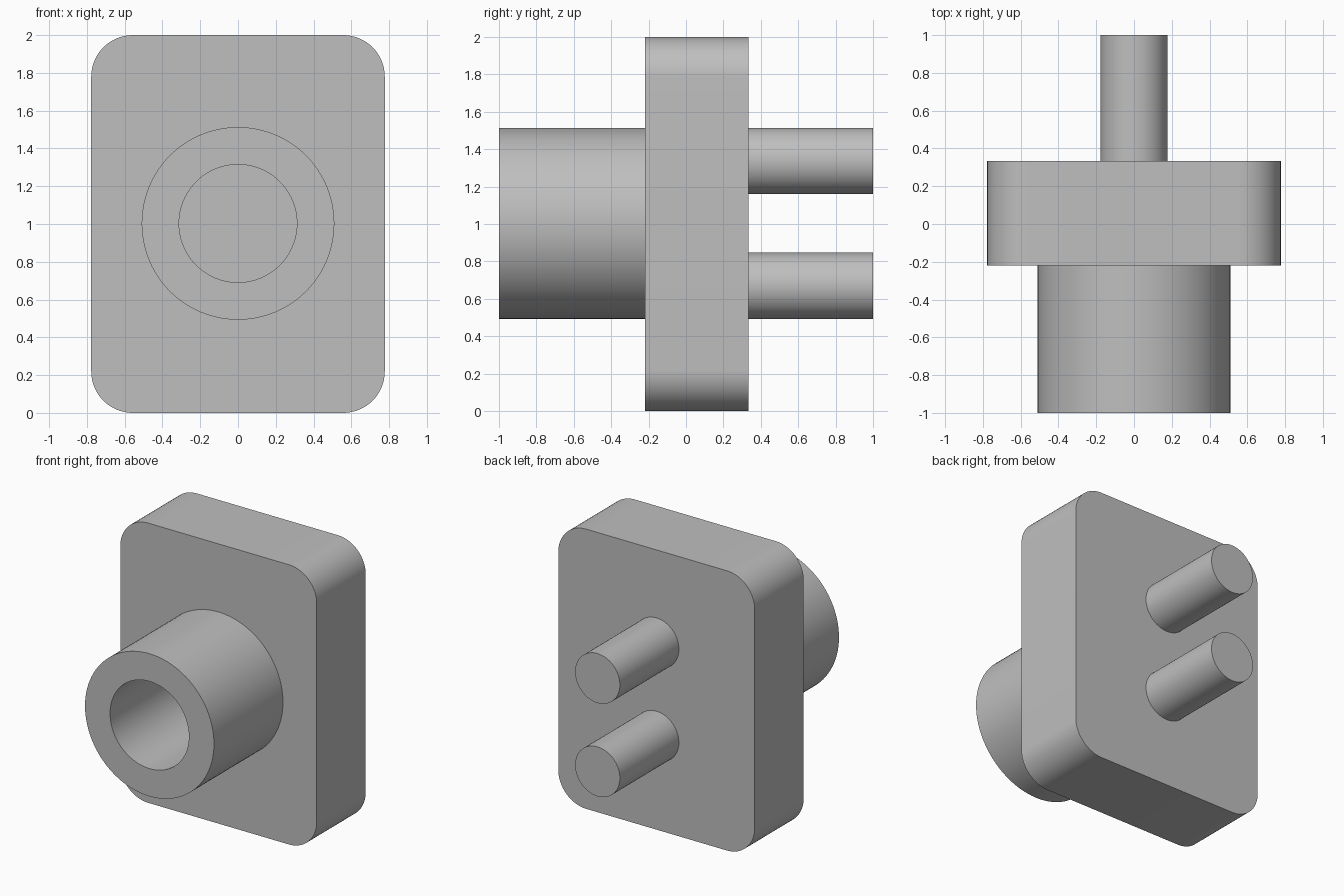
import bpy, bmesh, math

if "Cube" in bpy.data.objects:
    bpy.data.objects.remove(bpy.data.objects["Cube"], do_unlink=True)

grey = bpy.data.materials.new("plain_grey")
grey.use_nodes = True
COLOUR = (0.52, 0.52, 0.52, 1)
grey.diffuse_color = COLOUR
grey.node_tree.nodes["Principled BSDF"].inputs["Base Color"].default_value = COLOUR


def finish(name, bm):
    bmesh.ops.recalc_face_normals(bm, faces=bm.faces)
    mesh = bpy.data.meshes.new(name)
    bm.to_mesh(mesh)
    bm.free()
    mesh.materials.append(grey)
    obj = bpy.data.objects.new(name, mesh)
    bpy.context.collection.objects.link(obj)
    bpy.ops.object.select_all(action='DESELECT')
    obj.select_set(True)
    bpy.context.view_layer.objects.active = obj
    bpy.ops.object.shade_smooth_by_angle(angle=math.radians(30))
    return obj


def circle(radius, z, steps=96):
    return [(radius * math.cos(math.tau * i / steps),
             z + radius * math.sin(math.tau * i / steps)) for i in range(steps)]


def rounded_rectangle(half_x, half_z, z, radius, steps=16):
    points = []
    corners = ((1, 1), (-1, 1), (-1, -1), (1, -1))
    for quarter, (sx, sz) in enumerate(corners):
        for i in range(steps + 1):
            a = math.pi / 2 * (quarter + i / steps)
            points.append((sx * (half_x - radius) + radius * math.cos(a),
                           z + sz * (half_z - radius) + radius * math.sin(a)))
    return points


def prism(name, outline, y0, y1):
    """Extrude an x-z outline along y."""
    bm = bmesh.new()
    face = bm.faces.new([bm.verts.new((x, y0, z)) for x, z in outline])
    grown = bmesh.ops.extrude_face_region(bm, geom=[face], use_keep_orig=True)
    moved = [v for v in grown["geom"] if isinstance(v, bmesh.types.BMVert)]
    bmesh.ops.translate(bm, verts=moved, vec=(0, y1 - y0, 0))
    return finish(name, bm)


def tube(name, outer, inner, z, y0, y1):
    """Hollow collar: outer wall, front rim, bore and back rim."""
    bm = bmesh.new()
    loops = [[bm.verts.new((x, y, pz)) for x, pz in circle(r, z)]
             for r, y in ((outer, y1), (outer, y0), (inner, y0), (inner, y1))]
    for k, a in enumerate(loops):
        b = loops[(k + 1) % len(loops)]
        for i in range(len(a)):
            j = (i + 1) % len(a)
            bm.faces.new((a[i], a[j], b[j], b[i]))
    return finish(name, bm)


# Upright body plate
prism("body_plate", rounded_rectangle(0.777, 1.0, 1.0, 0.22), -0.22, 0.333)

# Hollow collar on the front
tube("front_collar", 0.51, 0.312, 1.003, -1.0, -0.22)

# Two pins on the back
for label, z in (("upper_pin", 1.337), ("lower_pin", 0.67)):
    prism(label, circle(0.177, z, 64), 0.333, 1.0)
